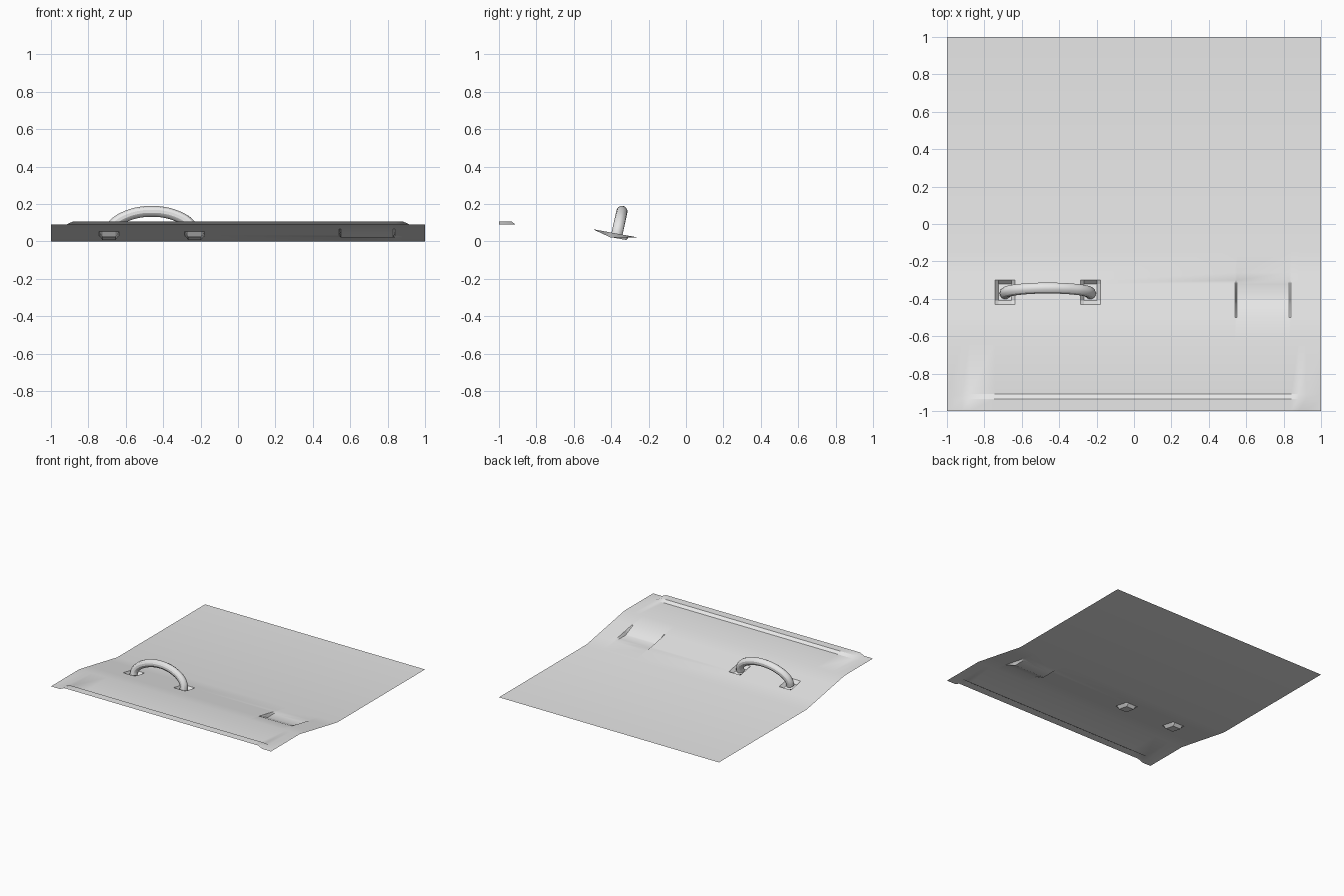
import bpy
import bmesh
import math

cube = bpy.data.objects.get("Cube")
if cube:
    bpy.data.objects.remove(cube, do_unlink=True)

GREY = (0.8, 0.8, 0.8, 1)
grey = bpy.data.materials.new("light_grey")
grey.use_nodes = True
grey.diffuse_color = GREY
grey.node_tree.nodes["Principled BSDF"].inputs["Base Color"].default_value = GREY


def interp(points, t):
    """Piecewise linear height through (position, height) points."""
    if t <= points[0][0]:
        return points[0][1]
    for (a, za), (b, zb) in zip(points, points[1:]):
        if t <= b:
            return za + (zb - za) * (t - a) / (b - a)
    return points[-1][1]


def ramp(y):
    return interp([(-0.63, 0.09), (-0.14, 0.0)], y)


POCKET = [(-0.5, ramp(-0.5)), (-0.4, 0.02), (-0.26, ramp(-0.26))]
CUPS = (-0.69, -0.232)          # centres of the two handle cups
OUTER, INNER = 0.053, 0.035     # half widths at the rim and floor


def height(x, y):
    # raised lip along the front edge
    if y < -0.93 and abs(x) < 0.89:
        return 0.108
    # pocket pressed into the ramp
    if 0.545 < x < 0.835 and -0.5 < y < -0.26:
        return interp(POCKET, y)
    # tapered cups that hold the handle feet
    if -0.42 < y < -0.31 and any(abs(x - c) < INNER + 0.005 for c in CUPS):
        return ramp(y) - 0.025
    return ramp(y)


def finish(obj):
    obj.data.materials.clear()
    obj.data.materials.append(grey)
    bpy.ops.object.select_all(action="DESELECT")
    obj.select_set(True)
    bpy.context.view_layer.objects.active = obj
    bpy.ops.object.shade_smooth_by_angle(angle=math.radians(30))


# Panel: a single sheet folded on a grid of crease lines
xs = [-1, -0.92, -0.88, 0.54, 0.55, 0.83, 0.84, 0.88, 0.92, 1]
xs += [c + d for c in CUPS for d in (-OUTER, -INNER, INNER, OUTER)]
xs.sort()
ys = [-1, -0.935, -0.91, -0.63, -0.5, -0.43, -0.41, -0.4,
      -0.32, -0.3, -0.26, -0.14, 1]
bm = bmesh.new()
rows = [[bm.verts.new((x, y, height(x, y))) for x in xs] for y in ys]
for low, high in zip(rows, rows[1:]):
    for i in range(len(xs) - 1):
        bm.faces.new((low[i], low[i + 1], high[i + 1], high[i]))
mesh = bpy.data.meshes.new("panel")
bm.to_mesh(mesh)
bm.free()
panel = bpy.data.objects.new("panel", mesh)
bpy.context.collection.objects.link(panel)
finish(panel)

# Handle: a round bar arched between the cups, leaning with the ramp
half = [(-0.228, 0.025), (-0.222, 0.065), (-0.19, 0.105),
        (-0.13, 0.138), (-0.065, 0.156)]
path = half + [(0, 0.161)] + [(-x, z) for x, z in reversed(half)]
curve = bpy.data.curves.new("handle", "CURVE")
curve.dimensions = "3D"
curve.bevel_depth = 0.03
curve.bevel_resolution = 4
curve.resolution_u = 4
curve.use_fill_caps = True
spline = curve.splines.new("BEZIER")
spline.bezier_points.add(len(path) - 1)
middle = sum(CUPS) / 2
for point, (x, z) in zip(spline.bezier_points, path):
    point.co = (middle + x, -0.378 + 0.22 * z, z)
    point.handle_left_type = point.handle_right_type = "AUTO"
handle = bpy.data.objects.new("handle", curve)
bpy.context.collection.objects.link(handle)
bpy.ops.object.select_all(action="DESELECT")
handle.select_set(True)
bpy.context.view_layer.objects.active = handle
bpy.ops.object.convert(target="MESH")
finish(bpy.context.view_layer.objects.active)
